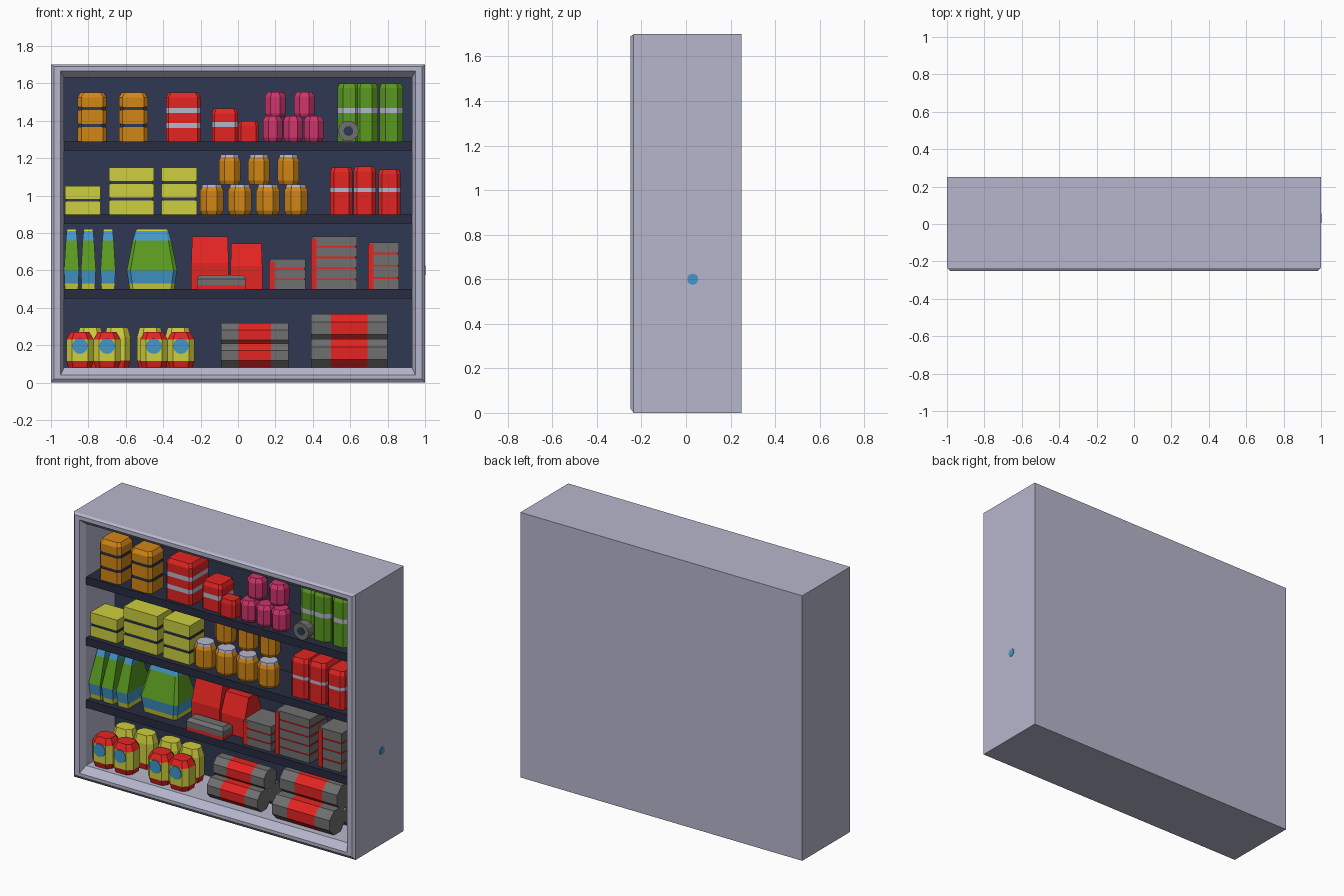
import bpy
import bmesh
import math

if "Cube" in bpy.data.objects:
    bpy.data.objects.remove(bpy.data.objects["Cube"])

PALETTE = {
    "pale lavender": (.47, .47, .61),
    "navy": (.03, .04, .085),
    "dark navy": (.02, .025, .05),
    "red": (.78, .018, .016),
    "orange": (.65, .24, .008),
    "yellow": (.62, .62, .05),
    "green": (.1, .32, .014),
    "blue": (.055, .31, .58),
    "pink": (.62, .035, .15),
    "grey": (.16, .16, .16),
}
materials = {}
for title, rgb in PALETTE.items():
    mat = bpy.data.materials.new(title)
    mat.use_nodes = True
    mat.diffuse_color = (*rgb, 1)
    mat.node_tree.nodes["Principled BSDF"].inputs["Base Color"].default_value = (*rgb, 1)
    materials[title] = mat


def loft(name, rings, colours):
    """Skin rings of points; colours: first cap, each band, last cap."""
    bm = bmesh.new()
    used = list(dict.fromkeys(colours))
    loops = [[bm.verts.new(p) for p in ring] for ring in rings]
    n = len(loops[0])

    def face(verts, colour):
        bm.faces.new(verts).material_index = used.index(colour)

    face(loops[0], colours[0])
    face(loops[-1], colours[-1])
    for lower, upper, colour in zip(loops, loops[1:], colours[1:]):
        for i in range(n):
            j = (i + 1) % n
            face([lower[i], lower[j], upper[j], upper[i]], colour)
    bmesh.ops.recalc_face_normals(bm, faces=bm.faces)
    mesh = bpy.data.meshes.new(name)
    bm.to_mesh(mesh)
    bm.free()
    for colour in used:
        mesh.materials.append(materials[colour])
    obj = bpy.data.objects.new(name, mesh)
    bpy.context.collection.objects.link(obj)
    return obj


def section(w, d, cut):
    """Rectangle with cut corners."""
    a, b = w / 2, d / 2
    if not cut:
        return [(-a, -b), (a, -b), (a, b), (-a, b)]
    return [(cut - a, -b), (a - cut, -b), (a, cut - b), (a, b - cut),
            (a - cut, b), (cut - a, b), (-a, b - cut), (-a, cut - b)]


def tower(name, x, y, z, w, d, levels, cut=0, lying=False):
    """levels: (height, scale, colour of the band that ends there)."""
    rings = []
    for h, scale, _ in levels:
        sx, sy = scale if isinstance(scale, tuple) else (scale, scale)
        points = [(a * sx, b * sy) for a, b in section(w, d, cut)]
        if lying:
            rings.append([(x + h, y + a, z + b) for a, b in points])
        else:
            rings.append([(x + a, y + b, z + h) for a, b in points])
    bands = [level[2] for level in levels[1:]]
    return loft(name, rings, [bands[0]] + bands + [bands[-1]])


def box(name, x, y, z, w, d, h, colour):
    return tower(name, x, y, z, w, d, [(0, 1, colour), (h, 1, colour)])


def slabs(count, height, colour, gap, inset=.93, share=.82):
    """Levels of a stack of slabs with narrow gaps between them."""
    step = height / (count - 1 + share)
    levels = []
    for i in range(count):
        low, high = i * step, (i + share) * step
        if i:
            levels += [(low, inset, gap), (low, 1, colour)]
        else:
            levels.append((low, 1, colour))
        levels.append((high, 1, colour))
        if i < count - 1:
            levels.append((high, inset, gap))
    return levels


def striped(height, colour, stripes, half=.014, top=.85):
    """Levels of a pack with pale stripes and a bevelled top."""
    levels = [(0, 1, colour)]
    for s in stripes:
        levels += [(s - half, 1, colour), (s + half, 1, "pale lavender")]
    return levels + [(height - .025, 1, colour), (height, top, colour)]


def disc(name, x, y, z, r, depth, colour, axis="y"):
    turn = (math.pi / 2, 0, 0) if axis == "y" else (0, math.pi / 2, 0)
    bpy.ops.mesh.primitive_cylinder_add(vertices=12, radius=r, depth=depth,
                                        location=(x, y, z), rotation=turn)
    obj = bpy.context.object
    obj.name = name
    obj.data.materials.append(materials[colour])


# Cabinet shell with a flared opening and a dark back panel
def frame(a, low, high, y):
    return [(-a, y, low), (a, y, low), (a, y, high), (-a, y, high)]


loft("cabinet", [frame(1, 0, 1.7, .25), frame(1, 0, 1.7, -.235),
                 frame(.985, .02, 1.69, -.25), frame(.95, .04, 1.665, -.25),
                 frame(.93, .08, 1.63, -.21), frame(.93, .08, 1.63, .08)],
     ["pale lavender"] * 6 + ["navy"])
disc("side_dot", .999, .03, .6, .025, .008, "blue", "x")

# Shelves
FLOOR, LOW, MID, HIGH = .08, .5, .9, 1.29
for top in (LOW, MID, HIGH):
    box("shelf", 0, -.065, top - .05, 1.86, .29, .05, "dark navy")

# Top shelf: orange packs
for x in (-.78, -.56):
    levels = slabs(3, .26, "orange", "navy")
    levels[-1:] = [(.235, 1, "orange"), (.26, .8, "orange")]
    tower("orange_pack", x, -.12, HIGH, .155, .15, levels, .02)

# Top shelf: red packs
tower("large_red_pack", -.293, -.095, HIGH, .185, .19, striped(.26, "red", (.085, .165)), .015)
tower("red_pack", -.07, -.1, HIGH, .14, .15, striped(.175, "red", (.09,)), .015)
tower("small_red_pack", .055, -.15, HIGH, .11, .09, striped(.11, "red", ()), .015)

# Top shelf: pink jars in two tiers
pink = [(0, .85, "pink"), (.02, 1, "pink"), (.11, 1, "pink"), (.135, .75, "pink")]
for x in (.185, .295, .405):
    tower("pink_jar", x, -.14, HIGH, .105, .11, pink, .03)
for x in (.2, .355):
    tower("upper_pink_jar", x, -.09, HIGH + .13, .11, .11, pink, .03)

# Top shelf: green packs and a can lying on its side
for x in (.595, .685, .82):
    tower("green_pack", x, -.08, HIGH, .125, .15, striped(.31, "green", (.165,)), .03)
disc("can", .59, -.16, HIGH + .055, .055, .09, "grey")
disc("can_hole", .59, -.206, HIGH + .055, .026, .006, "navy")

# Middle shelf: yellow boxes
for x, w, count, h in ((-.83, .19, 2, .15), (-.57, .24, 3, .25), (-.315, .19, 3, .25)):
    tower("yellow_boxes", x, -.1, MID, w, .15, slabs(count, h, "yellow", "navy"))

# Middle shelf: orange jars with pale lids, in two tiers
jar = [(0, .85, "orange"), (.02, 1, "orange"), (.125, 1, "orange"),
       (.145, .85, "orange"), (.16, .8, "pale lavender")]
for i in range(4):
    tower("orange_jar", -.14 + i * .15, -.13, MID, .125, .12, jar, .035)
for i in range(3):
    tower("upper_orange_jar", -.045 + i * .157, -.06, MID + .16, .115, .11, jar, .03)

# Middle shelf: red packs
for x, h in ((.553, .25), (.677, .255), (.81, .24)):
    tower("banded_red_pack", x, -.09, MID, .12, .18, striped(h, "red", (.13,), .01), .02)

# Low shelf: tapered green bags
bag = [(0, .88, "yellow"), (.03, .92, "yellow"), (.1, 1, "blue"),
       (.26, (.76, .5), "green"), (.31, (.65, .3), "blue"), (.32, (.6, .25), "yellow")]
for x in (-.89, -.8, -.695):
    tower("slim_bag", x, -.07, LOW, .08, .23, bag)
tower("wide_bag", -.46, -.05, LOW, .27, .22, bag, .02)

# Low shelf: red sacks and a flat box in front of them
for x, w, h in ((-.15, .2, .28), (.045, .17, .245)):
    tower("red_sack", x, -.03, LOW, w, .17,
          [(0, 1, "red"), (h / 2, 1, "red"), (h, (.95, .5), "red")])
tower("flat_box", -.09, -.16, LOW, .26, .1,
      [(0, 1, "red"), (.02, 1, "red"), (.055, 1, "grey"), (.075, (.9, .6), "grey")])

# Low shelf: grey stacks with a red left edge
for x, w, count, h in ((.265, .19, 3, .16), (.515, .24, 5, .28), (.78, .16, 4, .25)):
    tower("grey_stack", x, -.09, LOW, w, .18, slabs(count, h, "grey", "red", .95, .85))
    box("red_edge", x - w / 2 + .01, -.09, LOW, .03, .185, h - .01, "red")

# Floor: yellow pots with red rims and round blue labels
pot = [(0, .85, "red"), (.035, 1, "red"), (.15, 1, "yellow"),
       (.165, .9, "red"), (.19, .7, "red")]
for x in (-.845, -.7, -.45, -.305):
    tower("yellow_pot", x, -.13, FLOOR, .145, .13, pot, .03)
    disc("pot_label", x, -.196, FLOOR + .115, .042, .008, "blue")
back_pot = [(h * 1.1, s, c) for h, s, c in pot[:3]] + [(.215, .8, "yellow")]
for x in (-.79, -.645, -.47, -.32):
    tower("back_pot", x, -.01, FLOOR, .14, .11, back_pot, .03)

# Floor: pyramids of rolls with a red wrap
for x, length, r in ((-.09, .36, .064), (.39, .41, .077)):
    roll = [(0, 1, "grey"), (length * .26, 1, "grey"),
            (length * .74, 1, "red"), (length, 1, "grey")]
    for side, lift in ((-1, 0), (1, 0), (0, math.sqrt(3))):
        tower("roll", x, -.06 + side * r, FLOOR + r * (1 + lift), 2 * r, 2 * r,
              roll, .58 * r, lying=True)
